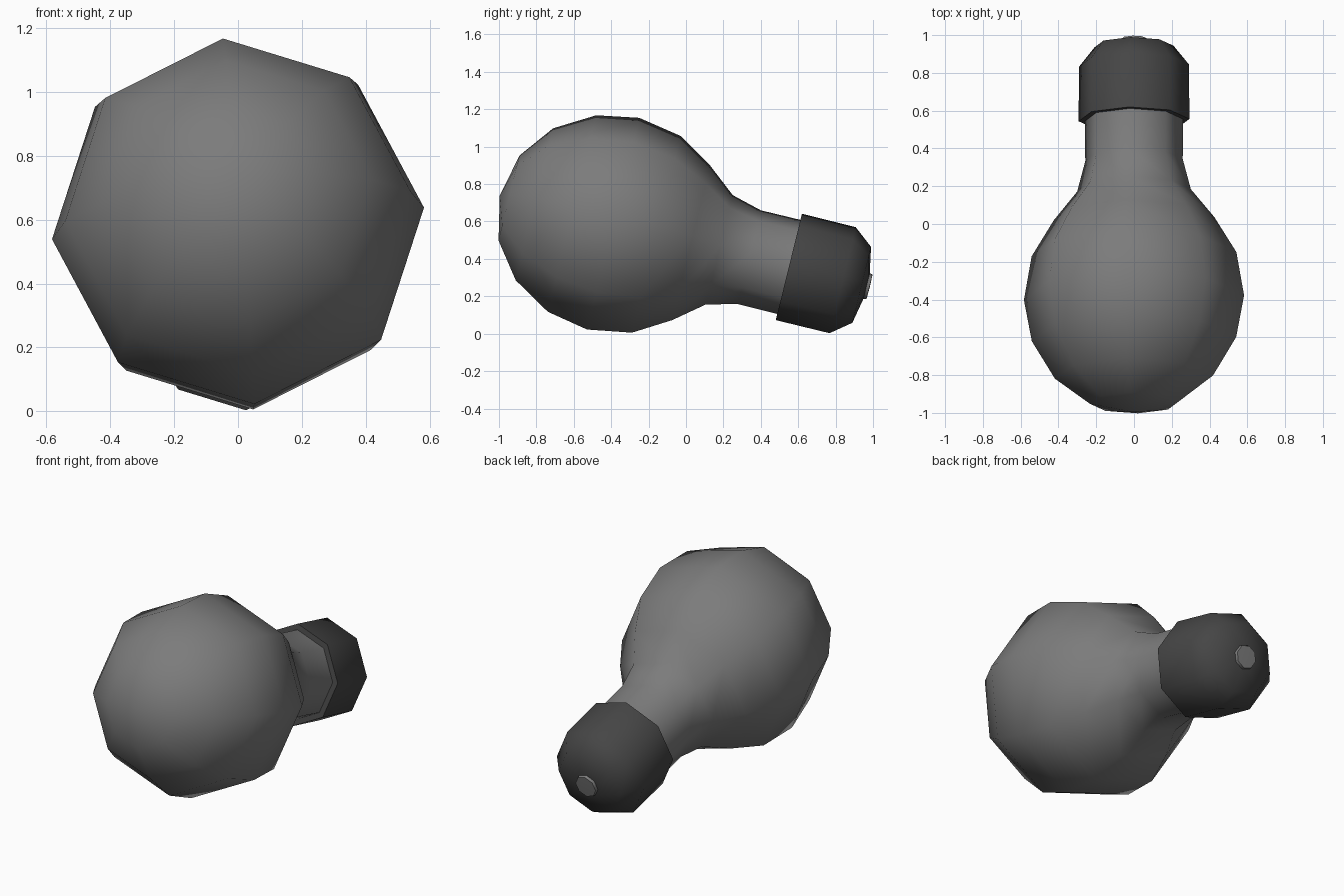
import bpy, bmesh
from math import cos, sin, pi, radians
from mathutils import Vector

if "Cube" in bpy.data.objects:
    bpy.data.objects.remove(bpy.data.objects["Cube"])

SIDES = 8
ROLL = radians(5)
ORIGIN = Vector((0, 0.55, 0.357))      # centre of the cap rim
AXIS = Vector((0, 0.971, -0.239)).normalized()
UP = Vector((0, 0.239, 0.971)).normalized()
SIDE = Vector((1, 0, 0))


def lathe(name, profile, shade=None):
    """Spin (distance along axis, radius) points into an eight-sided body."""
    bm = bmesh.new()
    rings = []
    for t, r in profile:
        centre = ORIGIN + AXIS * t
        if r == 0:
            rings.append([bm.verts.new(centre)] * SIDES)
            continue
        angles = [ROLL + 2 * pi * i / SIDES for i in range(SIDES)]
        rings.append([bm.verts.new(centre + r * (SIDE * cos(a) + UP * sin(a))) for a in angles])
    for a, b in zip(rings, rings[1:]):
        for i in range(SIDES):
            j = (i + 1) % SIDES
            bm.faces.new(list(dict.fromkeys((a[i], a[j], b[j], b[i]))))
    bmesh.ops.recalc_face_normals(bm, faces=bm.faces)
    mesh = bpy.data.meshes.new(name)
    bm.to_mesh(mesh)
    bm.free()
    obj = bpy.data.objects.new(name, mesh)
    bpy.context.collection.objects.link(obj)
    if shade is not None:
        mat = bpy.data.materials.new(name + "_material")
        mat.diffuse_color = (shade, shade, shade, 1)
        mat.use_nodes = True
        mat.node_tree.nodes["Principled BSDF"].inputs["Base Color"].default_value = mat.diffuse_color
        mesh.materials.append(mat)
    bpy.ops.object.select_all(action='DESELECT')
    bpy.context.view_layer.objects.active = obj
    obj.select_set(True)
    bpy.ops.object.shade_smooth_by_angle(angle=radians(60))
    return obj


# Round glass with its narrow neck
lathe("glass_bulb", [
    (-1.592, 0), (-1.541, 0.235), (-1.401, 0.42), (-1.194, 0.543),
    (-0.968, 0.585), (-0.731, 0.544), (-0.538, 0.427), (-0.383, 0.302),
    (-0.218, 0.259), (0.0, 0.26)], 0.2)

# Dark screw cap with a stepped rim
lathe("screw_cap", [
    (0, 0.255), (0, 0.294), (0.296, 0.293), (0.401, 0.21),
    (0.428, 0.07), (0.43, 0)], 0.06)

# Small contact at the end of the cap
lathe("end_contact", [
    (0.415, 0.075), (0.444, 0.068), (0.446, 0)], 0.2)
